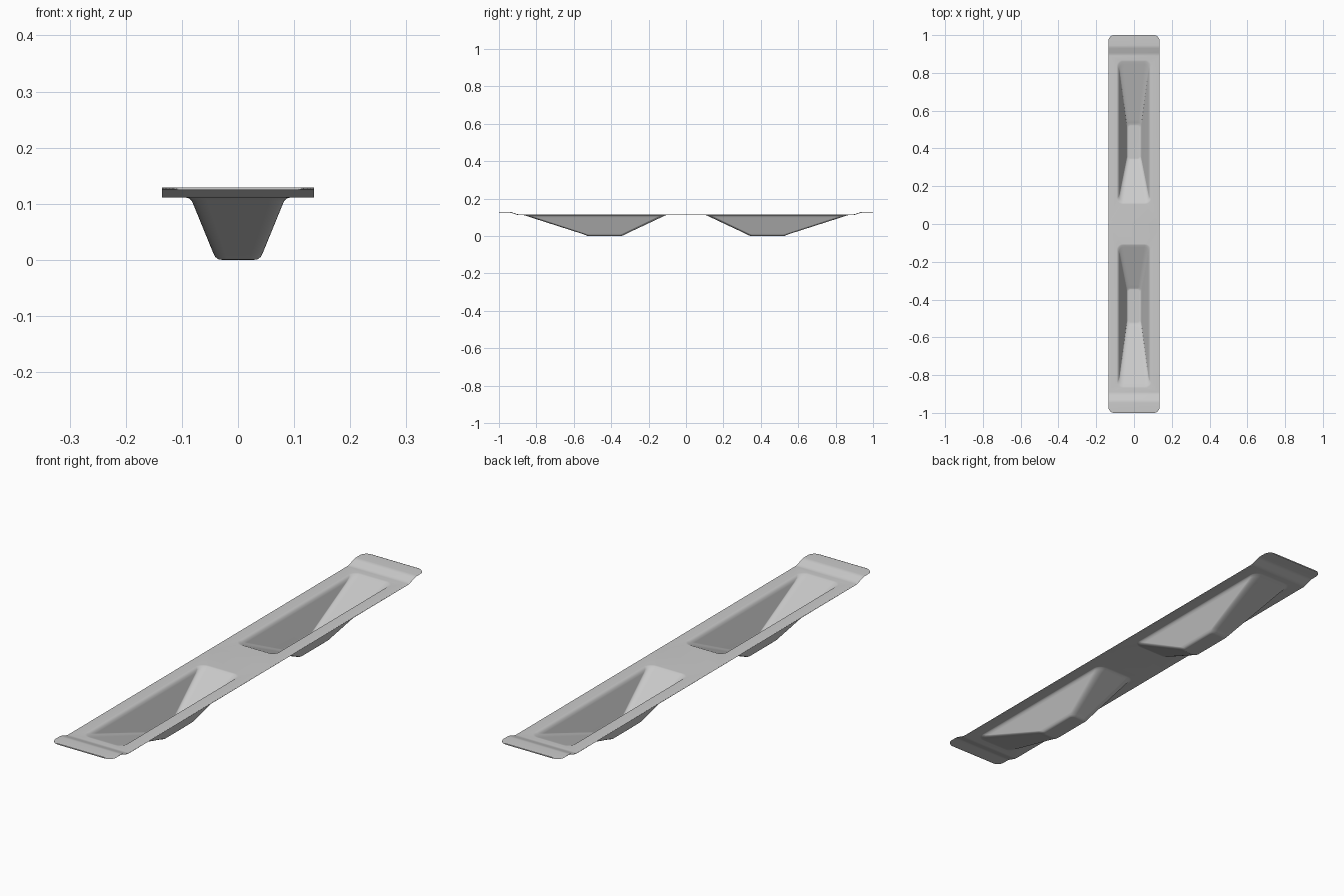
import bpy, bmesh, math

if "Cube" in bpy.data.objects:
    bpy.data.objects.remove(bpy.data.objects["Cube"])

TOP, LIP = 0.115, 0.129      # upper surface heights: main deck and raised ends
HALF_W, CELL_END = 0.135, 0.89
CORNER_STEPS = 6


def rounded_rect(bm, hx, y0, y1, z, r, side):
    """Ring of vertices round a rounded rectangle; r = 0 gives plain corners."""
    ring = []
    corners = [(hx - r, y1 - r, 0), (-hx + r, y1 - r, 90),
               (-hx + r, y0 + r, 180), (hx - r, y0 + r, 270)]
    for cx, cy, start in corners:
        for i in range(CORNER_STEPS + 1):
            a = math.radians(start + 90 * i / CORNER_STEPS)
            ring.append(bm.verts.new((cx + r * math.cos(a),
                                      side * (cy + r * math.sin(a)), z)))
    return ring


def loft(bm, rings, closed=True):
    for a, b in zip(rings, rings[1:]):
        n = len(a)
        for i in range(n if closed else n - 1):
            j = (i + 1) % n
            bm.faces.new((a[i], a[j], b[j], b[i]))


# pocket levels: half width, y start, y end, z, plan corner radius
LEVELS = [
    (HALF_W, 0.0, CELL_END, TOP, 0.0),
    (0.092, 0.105, 0.868, TOP, 0.034),
    (0.086, 0.112, 0.860, 0.1135, 0.030),
    (0.080, 0.122, 0.845, 0.1085, 0.026),
    (0.076, 0.140, 0.820, 0.1005, 0.023),
    (0.041, 0.322, 0.553, 0.0150, 0.018),
    (0.038, 0.335, 0.537, 0.0085, 0.017),
    (0.034, 0.342, 0.527, 0.0050, 0.015),
    (0.028, 0.347, 0.520, 0.0040, 0.012),
]

# raised end lip: y, z, half width
STATIONS = [(CELL_END, TOP, HALF_W), (0.898, 0.1158, HALF_W),
            (0.906, 0.1180, HALF_W), (0.930, 0.1262, HALF_W),
            (0.938, 0.1283, HALF_W), (0.946, LIP, HALF_W)]
R = 0.03
for k in range(7):
    t = math.radians(90 * k / 6)
    STATIONS.append((1 - R + R * math.sin(t), LIP, HALF_W - R + R * math.cos(t)))

bm = bmesh.new()
for side in (1, -1):
    # deck half with its tapered pocket
    rings = [rounded_rect(bm, *lv, side) for lv in LEVELS]
    loft(bm, rings)
    bm.faces.new(rings[-1])
    # stepped end lip with rounded corners
    rows = [[bm.verts.new((s * w, side * y, z)) for s in (-1, 1)]
            for y, z, w in STATIONS]
    loft(bm, rows, closed=False)

bmesh.ops.remove_doubles(bm, verts=bm.verts, dist=1e-5)
bmesh.ops.dissolve_degenerate(bm, edges=bm.edges, dist=1e-6)
for f in bm.faces:           # every face of the sheet looks upward
    f.normal_update()
    if f.normal.z < 0:
        f.normal_flip()

mesh = bpy.data.meshes.new("pressed_tray")
bm.to_mesh(mesh)
bm.free()
tray = bpy.data.objects.new("pressed_tray", mesh)
bpy.context.collection.objects.link(tray)
bpy.context.view_layer.objects.active = tray
tray.select_set(True)
bpy.ops.object.shade_smooth_by_angle(angle=math.radians(35))

# sheet thickness, added below the upper surface
solid = tray.modifiers.new("thickness", 'SOLIDIFY')
solid.thickness = 0.004
solid.offset = -1
weighted = tray.modifiers.new("clean_shading", 'WEIGHTED_NORMAL')
weighted.keep_sharp = True
